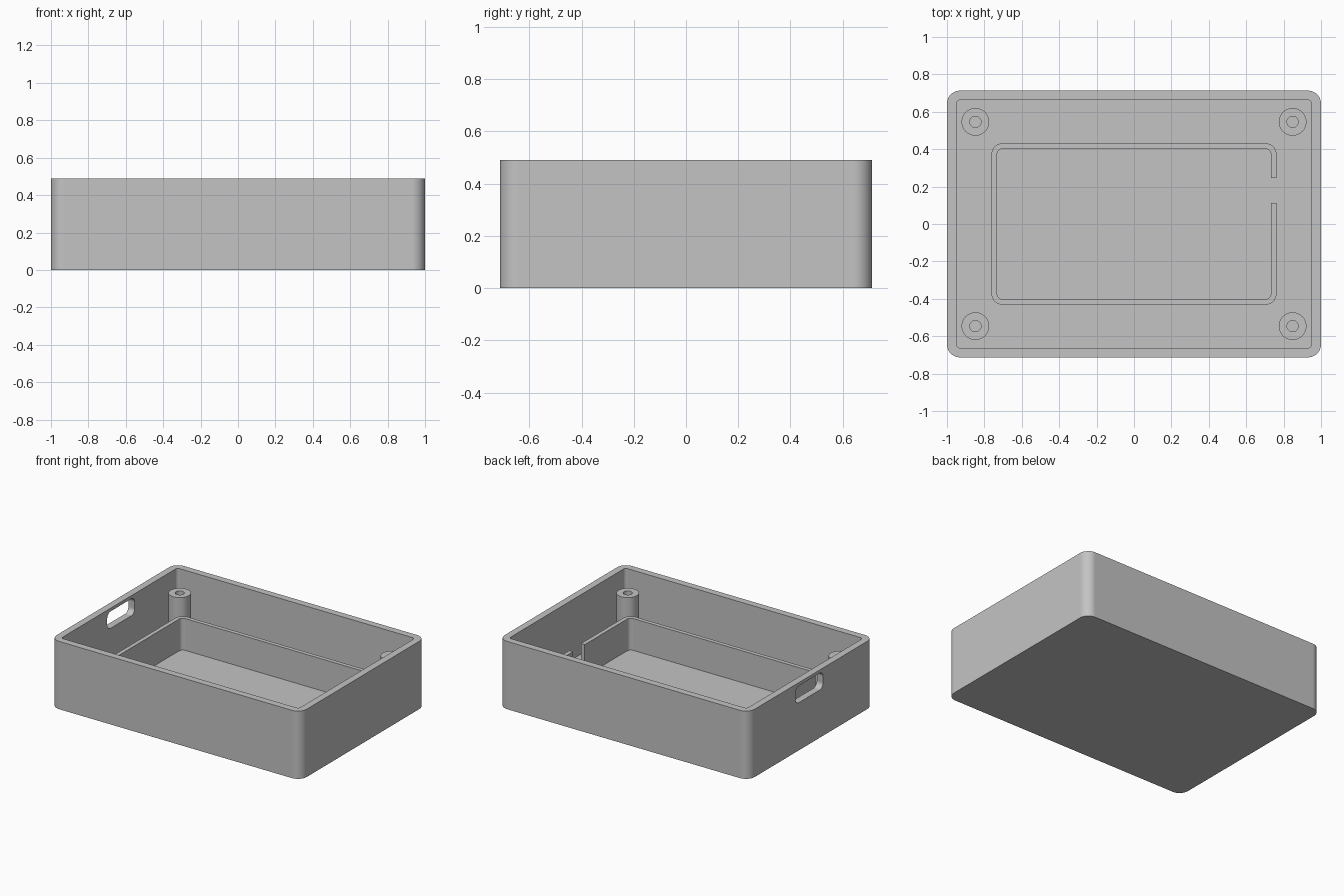
import bpy
import bmesh
from math import sin, cos, pi, tau

if "Cube" in bpy.data.objects:
    bpy.data.objects.remove(bpy.data.objects["Cube"], do_unlink=True)

GREY = (0.55, 0.55, 0.55, 1)
grey = bpy.data.materials.new("light grey plastic")
grey.use_nodes = True
grey.diffuse_color = GREY
grey.node_tree.nodes["Principled BSDF"].inputs["Base Color"].default_value = GREY

HEIGHT, FLOOR, WALL = 0.49, 0.06, 0.05
HALF_X, HALF_Y = 1.0, 0.713


def rounded_rect(hx, hy, radius, steps=12):
    """Counter-clockwise outline of a rounded rectangle."""
    points = []
    for corner, (sx, sy) in enumerate([(1, 1), (-1, 1), (-1, -1), (1, -1)]):
        for i in range(steps + 1):
            a = (corner + i / steps) * pi / 2
            points.append((sx * (hx - radius) + radius * cos(a),
                           sy * (hy - radius) + radius * sin(a)))
    return points


def circle(radius, steps=48):
    return [(radius * cos(tau * i / steps), radius * sin(tau * i / steps)) for i in range(steps)]


def stack(name, rings, location=(0, 0, 0)):
    """Closed solid through (outline, z) rings, capped at both ends."""
    bm = bmesh.new()
    loops = [[bm.verts.new((x, y, z)) for x, y in outline] for outline, z in rings]
    for low, high in zip(loops, loops[1:]):
        for i in range(len(low)):
            j = (i + 1) % len(low)
            bm.faces.new((low[i], low[j], high[j], high[i]))
    bm.faces.new(loops[0][::-1])
    bm.faces.new(loops[-1])
    bmesh.ops.recalc_face_normals(bm, faces=bm.faces)
    mesh = bpy.data.meshes.new(name)
    bm.to_mesh(mesh)
    bm.free()
    mesh.materials.append(grey)
    obj = bpy.data.objects.new(name, mesh)
    obj.location = location
    bpy.context.collection.objects.link(obj)
    return obj


def activate(obj):
    bpy.ops.object.select_all(action="DESELECT")
    obj.select_set(True)
    bpy.context.view_layer.objects.active = obj


def cut(obj, cutter):
    """Subtract the cutter, then discard it."""
    cutter.hide_render = True
    mod = obj.modifiers.new("cut", "BOOLEAN")
    mod.operation, mod.solver, mod.object = "DIFFERENCE", "EXACT", cutter
    activate(obj)
    bpy.ops.object.modifier_apply(modifier=mod.name)
    bpy.data.objects.remove(cutter, do_unlink=True)


def finish(obj):
    activate(obj)
    bpy.ops.object.shade_smooth_by_angle(angle=pi / 6)
    mod = obj.modifiers.new("even shading", "WEIGHTED_NORMAL")
    mod.keep_sharp = True


# Open tray with rounded corners
outer = rounded_rect(HALF_X, HALF_Y, 0.07)
inner = rounded_rect(HALF_X - WALL, HALF_Y - WALL, 0.022)
tray = stack("tray", [(outer, 0), (outer, HEIGHT), (inner, HEIGHT), (inner, FLOOR)])

# Rounded cable slot through the right end wall
slot = rounded_rect(0.061, 0.157, 0.04)
slot_cutter = stack("slot_cutter", [(slot, -0.1), (slot, 0.1)], (-HALF_X, 0.02, 0.406))
slot_cutter.rotation_euler.y = pi / 2
cut(tray, slot_cutter)
finish(tray)

# Low inner frame on the floor, with a gap in its left side
frame_out = rounded_rect(0.762, 0.432, 0.06)
frame_in = rounded_rect(0.732, 0.402, 0.03)
FRAME_TOP = 0.29
frame = stack("inner_frame", [(frame_out, FLOOR - 0.01), (frame_out, FRAME_TOP),
                              (frame_in, FRAME_TOP), (frame_in, FLOOR)])
cut(frame, stack("core_cutter", [(rounded_rect(0.732, 0.402, 0.03), 0), (frame_in, HEIGHT)]))
gap = rounded_rect(0.06, 0.067, 0.001, 1)
cut(frame, stack("gap_cutter", [(gap, 0), (gap, HEIGHT)], (0.747, 0.178, 0)))
finish(frame)

# Four screw posts with blind holes
for side, sx in (("left", 1), ("right", -1)):
    for end, sy in (("front", -1), ("back", 1)):
        post = stack(f"screw_post_{end}_{side}",
                     [(circle(0.074), FLOOR - 0.01), (circle(0.074), 0.382),
                      (circle(0.03), 0.382), (circle(0.03), FLOOR)],
                     (sx * 0.848, sy * 0.546, 0))
        finish(post)
